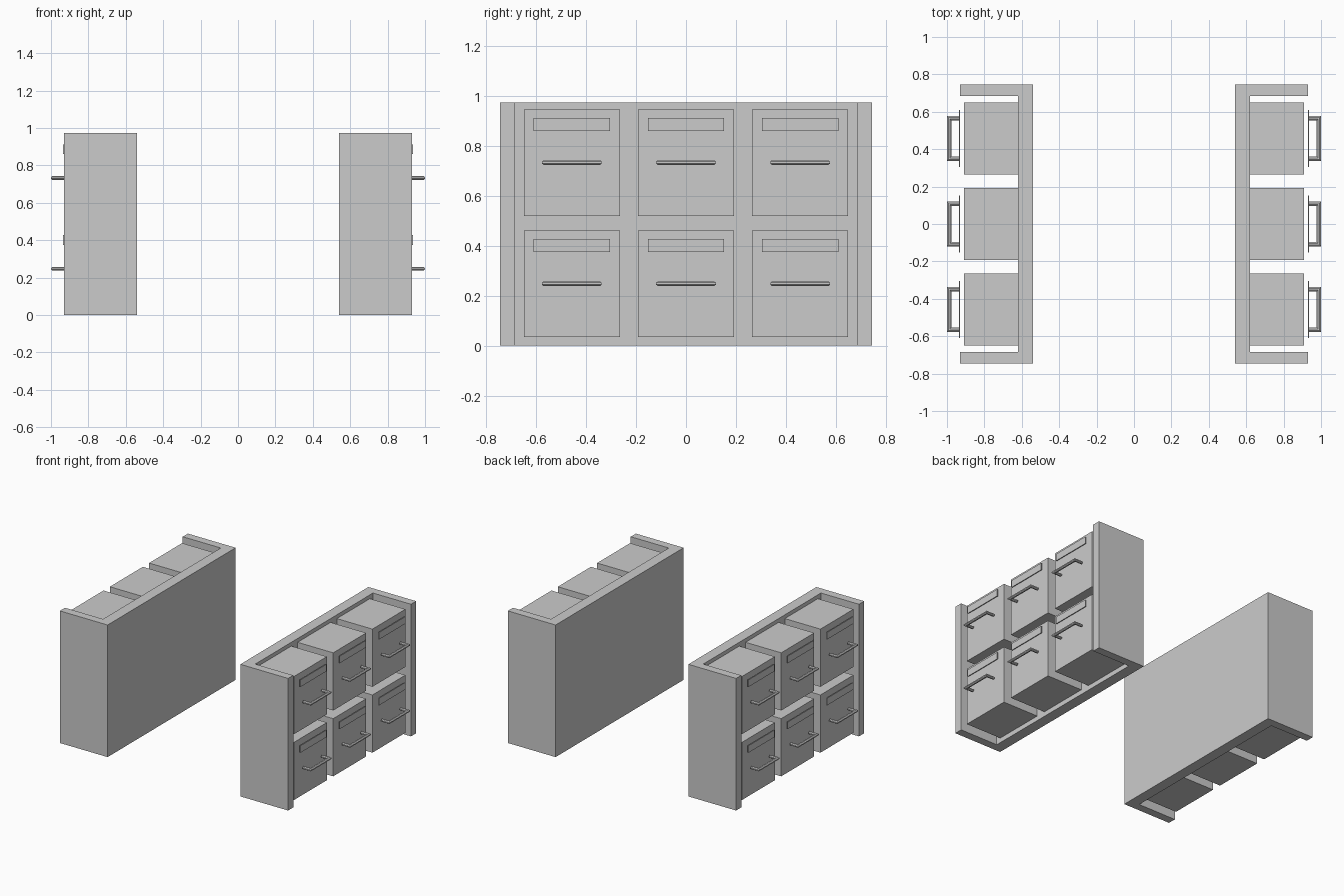
import bpy, bmesh, math

cube = bpy.data.objects.get("Cube")
if cube:
    bpy.data.objects.remove(cube, do_unlink=True)

grey = bpy.data.materials.new("plain_grey")
grey.use_nodes = True
GREY = (0.6, 0.6, 0.6, 1)
grey.diffuse_color = GREY
grey.node_tree.nodes["Principled BSDF"].inputs["Base Color"].default_value = GREY


def finish(name, bm):
    bmesh.ops.recalc_face_normals(bm, faces=bm.faces)
    mesh = bpy.data.meshes.new(name)
    bm.to_mesh(mesh)
    bm.free()
    mesh.materials.append(grey)
    obj = bpy.data.objects.new(name, mesh)
    bpy.context.collection.objects.link(obj)
    return obj


def box(name, side, x, y, z):
    """Box from (low, high) ranges; side flips it across x = 0."""
    bm = bmesh.new()
    bmesh.ops.create_cube(bm, size=1)
    for v in bm.verts:
        v.co.x = side * x[v.co.x > 0]
        v.co.y = y[v.co.y > 0]
        v.co.z = z[v.co.z > 0]
    return finish(name, bm)


def handle(name, side, y, z, half=0.108, sides=8):
    """U-shaped bar with mitred corners."""
    bm = bmesh.new()
    rings = [[] for _ in range(4)]
    for i in range(sides):
        a = 2 * math.pi * (i + 0.5) / sides
        u, w = 0.0125 * math.cos(a), 0.0105 * math.sin(a)
        path = [(0.93, -half - u), (0.988 + u, -half - u),
                (0.988 + u, half + u), (0.93, half + u)]
        for ring, (px, py) in zip(rings, path):
            ring.append(bm.verts.new((side * px, y + py, z + w)))
    for a, b in zip(rings, rings[1:]):
        for i in range(sides):
            j = (i + 1) % sides
            bm.faces.new((a[i], a[j], b[j], b[i]))
    bm.faces.new(rings[0])
    bm.faces.new(rings[-1])
    return finish(name, bm)


HEIGHT = (0, 0.973)
for side, label in ((1, "left"), (-1, "right")):
    # Open-ended frame: back panel and two end panels
    box(f"{label}_back_panel", side, (0.541, 0.62), (-0.745, 0.745), HEIGHT)
    box(f"{label}_front_end_panel", side, (0.62, 0.93), (-0.745, -0.685), HEIGHT)
    box(f"{label}_rear_end_panel", side, (0.62, 0.93), (0.685, 0.745), HEIGHT)

    # Two rows of three drawers, each with a label plate and handle
    for row, z in (("lower", 0.035), ("upper", 0.52)):
        for col, y in (("front", -0.457), ("middle", 0), ("rear", 0.457)):
            tag = f"{label}_{row}_{col}"
            box(tag + "_drawer", side, (0.62, 0.91),
                (y - 0.192, y + 0.192), (z, z + 0.425))
            box(tag + "_label_plate", side, (0.93, 0.936),
                (y - 0.153, y + 0.153), (z + 0.34, z + 0.392))
            handle(tag + "_handle", side, y, z + 0.213)
